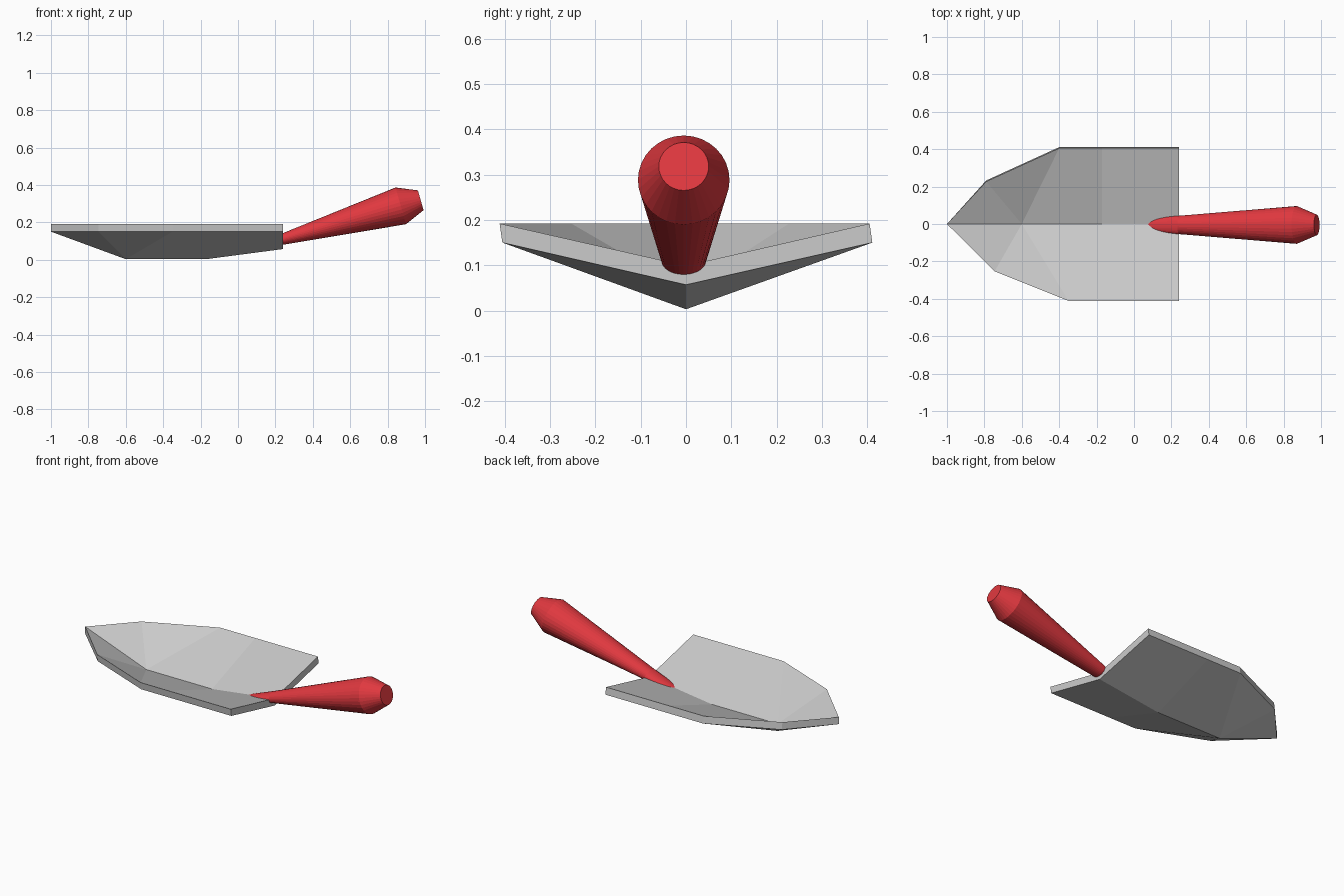
import bpy, bmesh, math
from mathutils import Vector

if "Cube" in bpy.data.objects:
    bpy.data.objects.remove(bpy.data.objects["Cube"])

THICK = 0.042


def finish(bm, name):
    bmesh.ops.recalc_face_normals(bm, faces=bm.faces)
    mesh = bpy.data.meshes.new(name)
    bm.to_mesh(mesh)
    bm.free()
    ob = bpy.data.objects.new(name, mesh)
    bpy.context.collection.objects.link(ob)
    return ob


# Blade: V-shaped sheet folded along a keel, pointed at the front
keel = [(-1, 0, 0.15), (-0.6, 0, 0.003), (-0.17, 0, 0.003), (0.24, 0, 0.057)]
rims = [
    [(-0.79, 0.23), (-0.40, 0.408), (-0.17, 0.408), (0.24, 0.408)],
    [(-0.745, -0.25), (-0.35, -0.408), (-0.17, -0.408), (0.24, -0.408)],
]
bm = bmesh.new()
layers = []
for dz, dy in ((0, 0.003), (THICK, -0.003)):
    k = [bm.verts.new((x, y, z + dz)) for x, y, z in keel]
    sides = [[bm.verts.new((x, y + dy, 0.15 + dz)) for x, y in r] for r in rims]
    for r in sides:
        bm.faces.new((k[0], k[1], r[0]))
        bm.faces.new((k[1], r[1], r[0]))
        bm.faces.new((k[1], k[2], r[1]))
        bm.faces.new((k[2], r[2], r[1]))
        bm.faces.new((k[2], k[3], r[3], r[2]))
    layers.append([k[0]] + sides[0] + [k[3]] + sides[1][::-1])
lo, hi = layers
for i in range(len(lo)):
    j = (i + 1) % len(lo)
    bm.faces.new((lo[i], lo[j], hi[j], hi[i]))
finish(bm, "blade")

# Handle: tilted tapered grip, oval where it enters the blade
SIDES = 32
tilt = math.atan(0.285)
up = Vector((-math.sin(tilt), 0, math.cos(tilt)))
side = Vector((0, 1, 0))
# ring centre x, z, half width, half height
rings = [(0.05, 0.057, 0.034, 0.010), (0.24, 0.110, 0.049, 0.030),
         (0.87, 0.288, 0.101, 0.102), (0.977, 0.318, 0.055, 0.055)]
bm = bmesh.new()
loops = []
for x, z, w, h in rings:
    c = Vector((x, -0.005, z))
    angles = [2 * math.pi * i / SIDES for i in range(SIDES)]
    loops.append([bm.verts.new(c + side * w * math.cos(a) + up * h * math.sin(a))
                  for a in angles])
for a, b in zip(loops, loops[1:]):
    for i in range(SIDES):
        j = (i + 1) % SIDES
        bm.faces.new((a[i], a[j], b[j], b[i]))
bm.faces.new(loops[0])
bm.faces.new(loops[-1])
handle = finish(bm, "handle")

red = bpy.data.materials.new("red")
red.diffuse_color = (0.75, 0.04, 0.05, 1)
red.use_nodes = True
red.node_tree.nodes["Principled BSDF"].inputs["Base Color"].default_value = red.diffuse_color
handle.data.materials.append(red)
